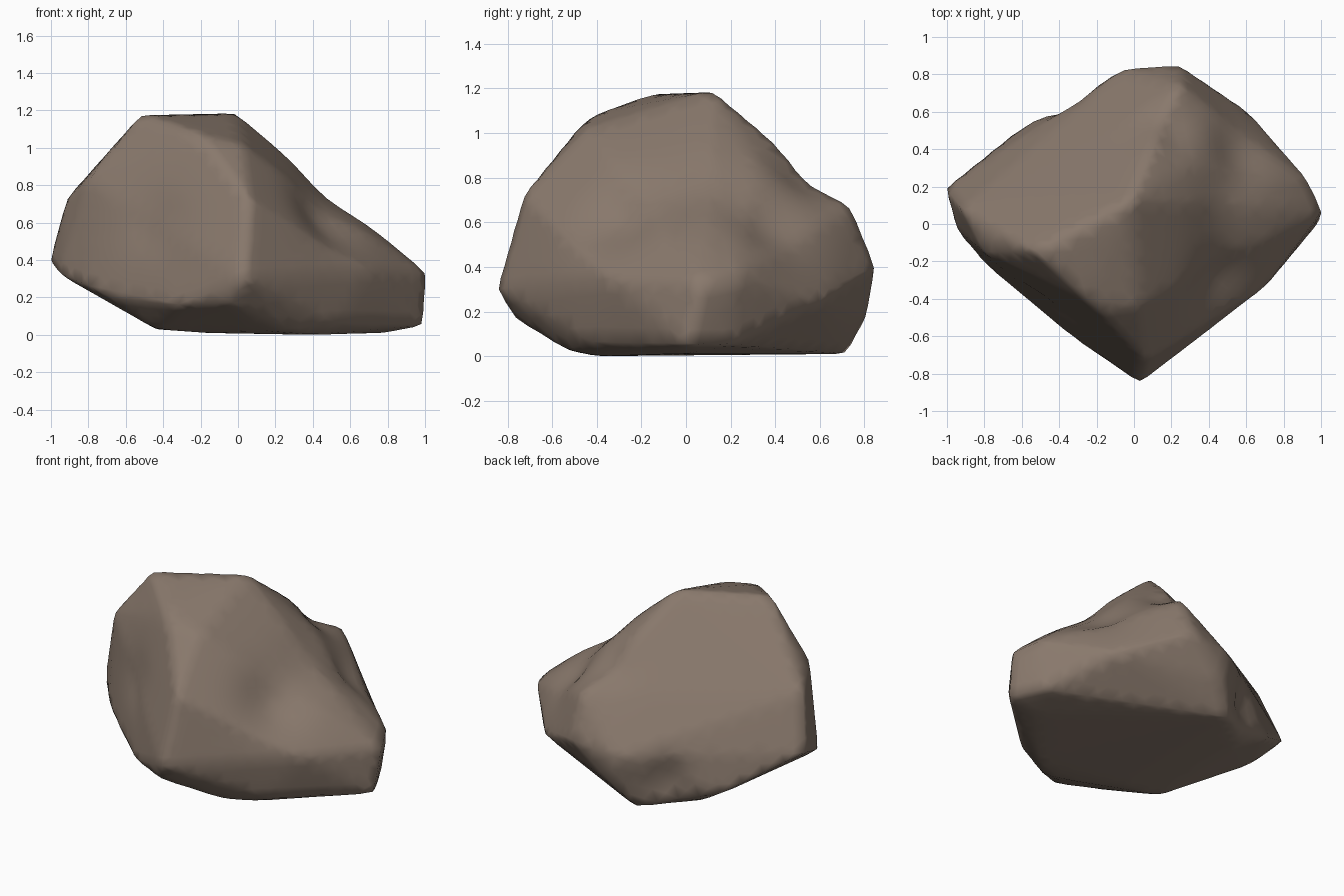
import bpy, bmesh, math
from mathutils import Vector
from mathutils.bvhtree import BVHTree

if "Cube" in bpy.data.objects:
    bpy.data.objects.remove(bpy.data.objects["Cube"])

# Corner points of the boulder, grouped by side
corners = [
    # crown
    (-.02, .12, 1.19), (-.52, -.15, 1.18), (-.25, -.40, 1.09), (-.18, -.47, 1.04),
    (.02, -.44, 1.02), (.32, .33, .85),
    # left side
    (-1.01, .19, .40), (-.95, -.03, .32), (-.92, .08, .73), (-.80, -.15, .83),
    (-.80, -.21, .26), (-.68, -.30, .20),
    # front prow
    (.06, -.73, .72), (.03, -.85, .30), (-.03, -.77, .17), (-.32, -.61, .16),
    # right spur
    (.70, -.34, .35), (1.01, .07, .33), (.99, .01, .05), (.94, .22, .36), (.53, -.42, .06),
    # back
    (.25, .74, .67), (.24, .85, .40), (-.05, .83, .36), (-.01, .81, .17),
    (.61, .60, .24), (.54, .64, .30), (-.61, .51, .14),
    # base
    (-.14, .72, .01), (-.44, .48, .04), (-.44, -.29, .03), (-.16, -.30, .01),
    (.14, -.50, .02), (.26, -.54, .03), (.41, -.40, 0), (.78, 0, .01), (.90, .20, .05),
]
# Hollows: point the surface is pulled in to, and radius
hollows = [
    ((.42, -.25, .60), .20),    # valley between prow and spur
    ((-.46, -.40, .58), .18),   # front left
    ((.46, .09, .74), .20),     # saddle on the right ridge
    ((.54, .36, .56), .17),     # behind the spur
    ((.17, .53, .77), .15),     # back shoulder
    ((-.30, .60, .22), .12),    # back left foot
]

# Boulder body
bm = bmesh.new()
for c in corners:
    bm.verts.new(c)
bmesh.ops.convex_hull(bm, input=bm.verts[:])
bmesh.ops.delete(bm, geom=[v for v in bm.verts if not v.link_faces], context='VERTS')

# Refine long edges so the hollows have something to bend
for limit in (.6, .4, .25, .15, .1):
    long_edges = [e for e in bm.edges if e.calc_length() > limit]
    bmesh.ops.subdivide_edges(bm, edges=long_edges, cuts=1)
    bmesh.ops.triangulate(bm, faces=bm.faces[:])

for spot, radius in hollows:
    start = BVHTree.FromBMesh(bm).find_nearest(Vector(spot))[0]
    push = Vector(spot) - start
    for v in bm.verts:
        v.co += push * math.exp(-((v.co - start).length / radius) ** 2)

bmesh.ops.smooth_vert(bm, verts=bm.verts[:], factor=.3, use_axis_x=True,
                      use_axis_y=True, use_axis_z=True)
bmesh.ops.recalc_face_normals(bm, faces=bm.faces[:])
for f in bm.faces:
    f.smooth = True

mesh = bpy.data.meshes.new("boulder")
bm.to_mesh(mesh)
bm.free()
boulder = bpy.data.objects.new("boulder", mesh)
bpy.context.collection.objects.link(boulder)

# Single stone colour
stone = bpy.data.materials.new("brown stone")
stone.diffuse_color = (.25, .19, .15, 1)
stone.use_nodes = True
stone.node_tree.nodes["Principled BSDF"].inputs["Base Color"].default_value = stone.diffuse_color
mesh.materials.append(stone)
